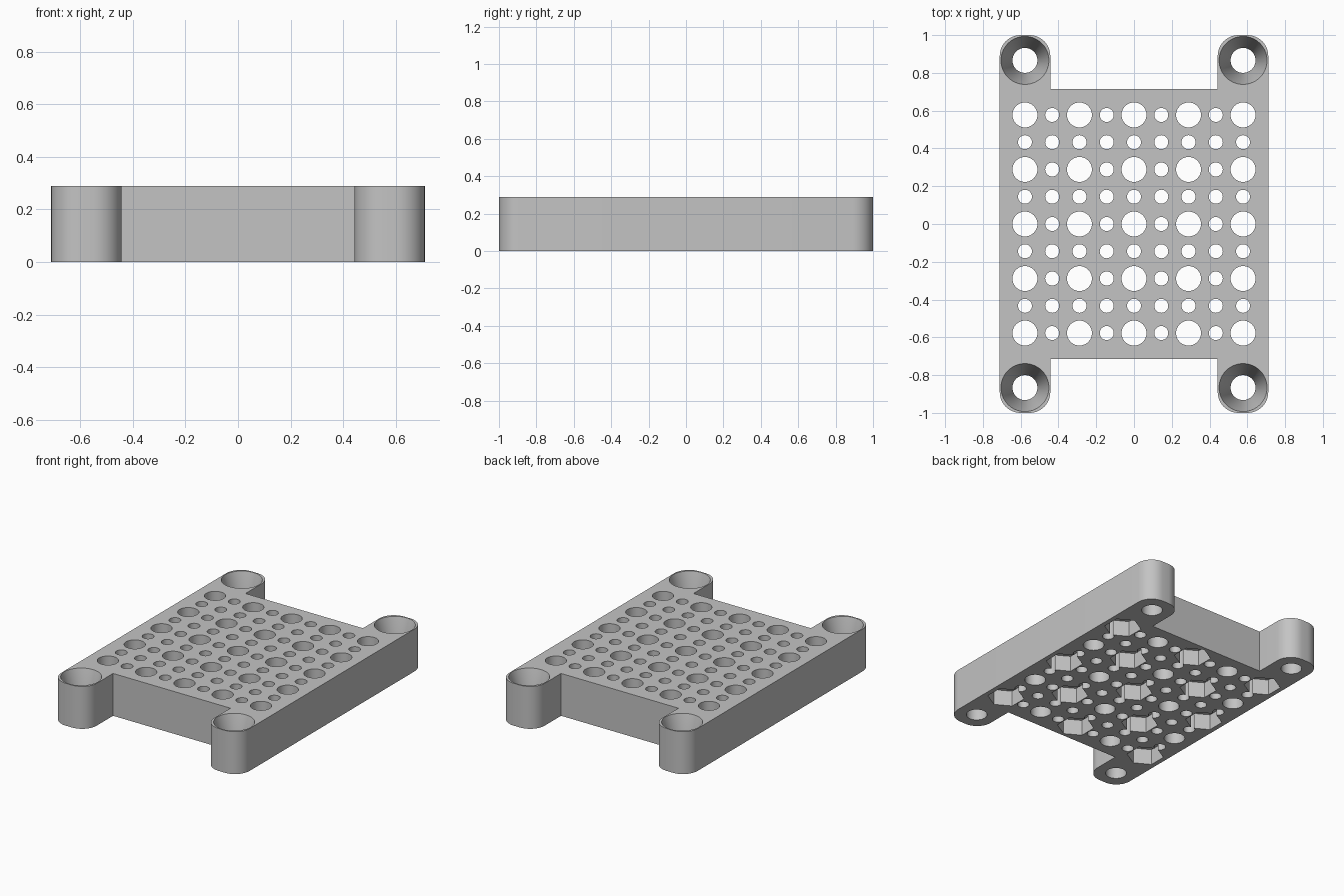
import bpy
import bmesh
from math import cos, sin, pi, radians

cube = bpy.data.objects.get("Cube")
if cube:
    bpy.data.objects.remove(cube, do_unlink=True)

HEIGHT = 0.289
PITCH = 0.2887
HOLE_R, PIN_R = 0.066, 0.037
SCREW_X, SCREW_Y = 2 * PITCH, 3 * PITCH

grey = bpy.data.materials.new("light grey plastic")
grey.use_nodes = True
grey.diffuse_color = (0.55, 0.55, 0.55, 1)
grey.node_tree.nodes["Principled BSDF"].inputs["Base Color"].default_value = grey.diffuse_color


def to_object(name, bm):
    bmesh.ops.recalc_face_normals(bm, faces=bm.faces)
    mesh = bpy.data.meshes.new(name)
    bm.to_mesh(mesh)
    bm.free()
    mesh.materials.append(grey)
    obj = bpy.data.objects.new(name, mesh)
    bpy.context.collection.objects.link(obj)
    return obj


def lathe(bm, x, y, profile, sides, turn=0.0):
    """Closed solid from (z, radius) rings."""
    rings = []
    for z, r in profile:
        angles = [turn + 2 * pi * k / sides for k in range(sides)]
        rings.append([bm.verts.new((x + r * cos(a), y + r * sin(a), z)) for a in angles])
    for low, high in zip(rings, rings[1:]):
        for k in range(sides):
            n = (k + 1) % sides
            bm.faces.new((low[k], low[n], high[n], high[k]))
    bm.faces.new(rings[0][::-1])
    bm.faces.new(rings[-1])


def arc(cx, cy, r, start, steps=10):
    return [(cx + r * cos(start + pi / 2 * k / steps),
             cy + r * sin(start + pi / 2 * k / steps)) for k in range(steps + 1)]


# Plate outline: one quarter with its mounting ear, mirrored to four
outer_x, inner_x, notch_y, r = 0.711, 0.443, 0.714, 0.11
quarter = (arc(outer_x - r, 1 - r, r, 0) + arc(inner_x + r, 1 - r, r, pi / 2)
           + [(inner_x, notch_y)])
outline = []
for sx, sy in ((1, 1), (-1, 1), (-1, -1), (1, -1)):
    part = quarter if sx == sy else quarter[::-1]
    outline += [(sx * x, sy * y) for x, y in part]

bm = bmesh.new()
base = bm.faces.new([bm.verts.new((x, y, 0)) for x, y in outline])
top = bmesh.ops.extrude_face_region(bm, geom=[base])["geom"]
bmesh.ops.translate(bm, vec=(0, 0, HEIGHT),
                    verts=[v for v in top if isinstance(v, bmesh.types.BMVert)])
plate = to_object("mounting_plate", bm)

# Grid of large holes with small ones between, and countersunk ear holes
bm = bmesh.new()
for i in range(-4, 5):
    for j in range(-4, 5):
        large = i % 2 == 0 and j % 2 == 0
        radius, sides = (HOLE_R, 40) if large else (PIN_R, 28)
        lathe(bm, i * PITCH / 2, j * PITCH / 2, [(-0.1, radius), (0.4, radius)], sides)
sink_depth, sink_r = 0.22, 0.127
slope = (sink_r - HOLE_R) / sink_depth
for sx in (-1, 1):
    for sy in (-1, 1):
        lathe(bm, sx * SCREW_X, sy * SCREW_Y,
              [(-0.1, HOLE_R), (HEIGHT - sink_depth, HOLE_R),
               (HEIGHT + 0.05, sink_r + 0.05 * slope)], 56)
holes = to_object("hole_cutter", bm)

# Hexagonal nut pockets under every other large hole
bm = bmesh.new()
for i in range(-2, 3):
    for j in range(-2, 3):
        if (i + j) % 2 == 0:
            lathe(bm, i * PITCH, j * PITCH, [(-0.1, 0.117), (0.108, 0.117)], 6, pi / 6)
pockets = to_object("nut_pocket_cutter", bm)

# Cut, then tidy up
bpy.ops.object.select_all(action="DESELECT")
bpy.context.view_layer.objects.active = plate
plate.select_set(True)
for cutter in (pockets, holes):
    cutter.hide_render = True
    mod = plate.modifiers.new("cut", "BOOLEAN")
    mod.operation = "DIFFERENCE"
    mod.solver = "EXACT"
    mod.object = cutter
    bpy.ops.object.modifier_apply(modifier=mod.name)
    bpy.data.objects.remove(cutter, do_unlink=True)
bpy.ops.object.shade_smooth_by_angle(angle=radians(30))
